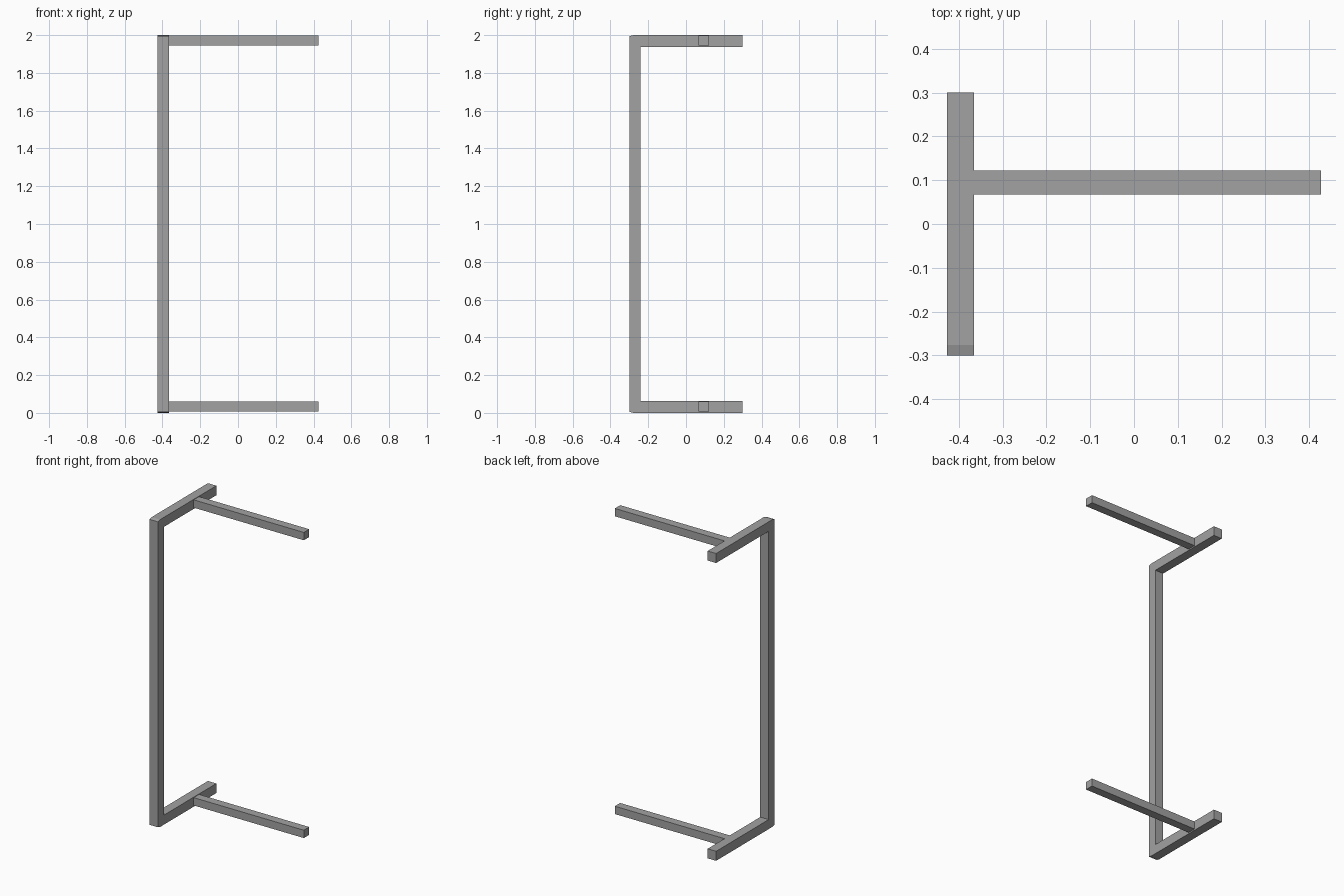
import bpy
import bmesh

cube = bpy.data.objects.get("Cube")
if cube:
    bpy.data.objects.remove(cube, do_unlink=True)

# Single grey metal finish
GREY = (0.36, 0.36, 0.36, 1.0)
metal = bpy.data.materials.new("grey metal")
metal.use_nodes = True
metal.diffuse_color = GREY
metal.node_tree.nodes["Principled BSDF"].inputs["Base Color"].default_value = GREY


def extrude_profile(name, profile, x0, x1):
    """Extrude a closed (y, z) profile along x."""
    bm = bmesh.new()
    face = bm.faces.new([bm.verts.new((x0, y, z)) for y, z in profile])
    side = bmesh.ops.extrude_face_region(bm, geom=[face])["geom"]
    verts = [g for g in side if isinstance(g, bmesh.types.BMVert)]
    bmesh.ops.translate(bm, verts=verts, vec=(x1 - x0, 0, 0))
    bmesh.ops.recalc_face_normals(bm, faces=bm.faces)
    mesh = bpy.data.meshes.new(name)
    bm.to_mesh(mesh)
    bm.free()
    mesh.materials.append(metal)
    obj = bpy.data.objects.new(name, mesh)
    bpy.context.collection.objects.link(obj)
    return obj


# Bracket: upright with a foot and a top arm, front corners slightly eased
lower = [(-0.24, 0.062), (0.3, 0.062), (0.3, 0.0), (-0.277, 0.0), (-0.3, 0.006)]
upper = [(y, 2 - z) for y, z in reversed(lower)]
extrude_profile("bracket_frame", lower + upper, -0.427, -0.366)

# Side rails at the foot and at the top
for name, z0 in (("lower_rail", 0.008), ("upper_rail", 1.946)):
    z1 = z0 + 0.051
    extrude_profile(name, [(0.067, z0), (0.122, z0), (0.122, z1), (0.067, z1)],
                    -0.366, 0.427)
